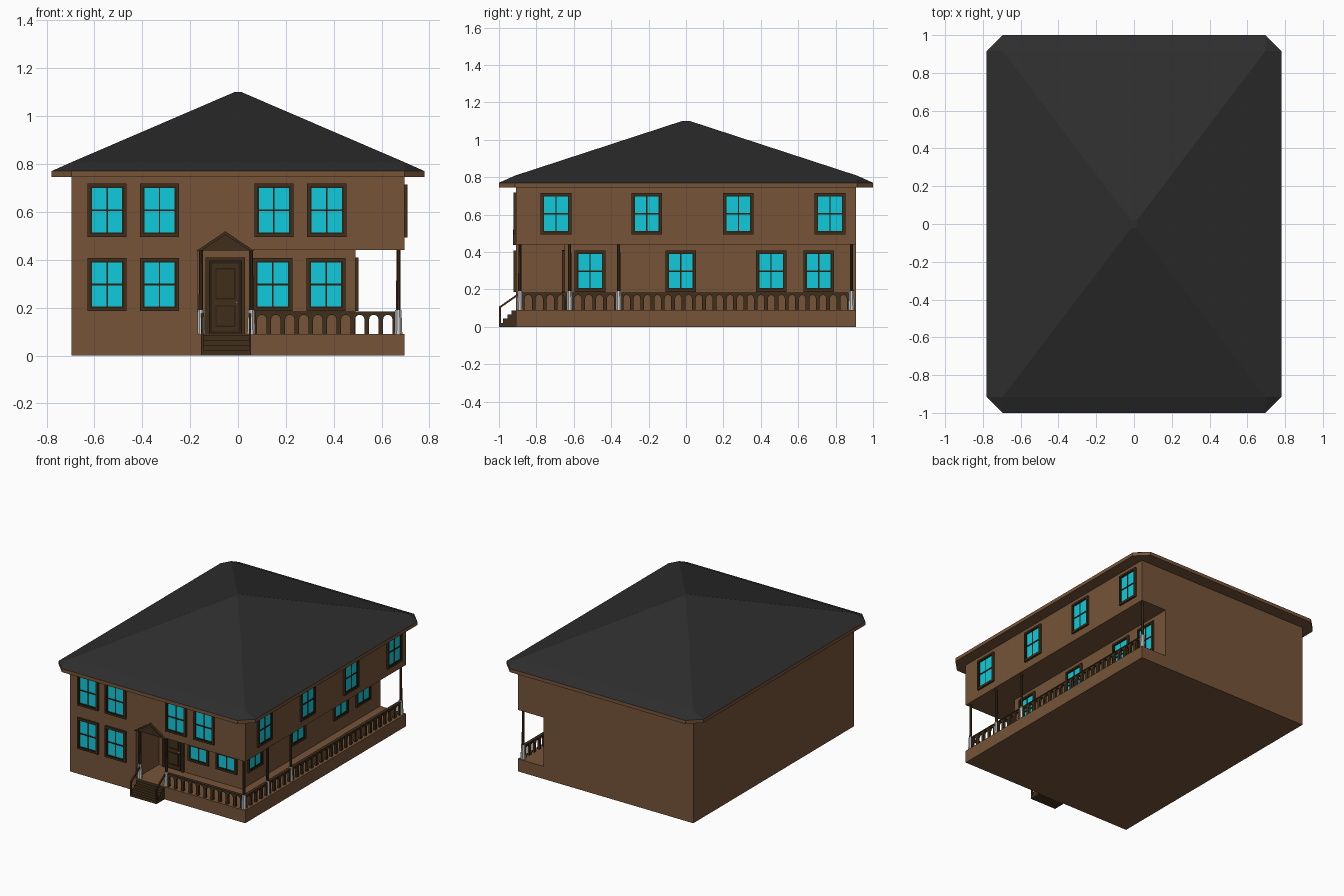
import bpy, bmesh, math
from mathutils import Vector, Matrix

if "Cube" in bpy.data.objects:
    bpy.data.objects.remove(bpy.data.objects["Cube"])


def mat(name, rgb):
    m = bpy.data.materials.new(name)
    m.diffuse_color = (*rgb, 1)
    m.use_nodes = True
    m.node_tree.nodes["Principled BSDF"].inputs["Base Color"].default_value = m.diffuse_color
    return m


WALL = mat("brown_wall", (0.18, 0.088, 0.04))
TRIM = mat("dark_trim", (0.05, 0.028, 0.011))
DARK = mat("darker_trim", (0.026, 0.013, 0.005))
GLASS = mat("cyan_glass", (0.005, 0.6, 0.72))
ROOF = mat("charcoal_roof", (0.027, 0.027, 0.027))
TURN = Matrix.Rotation(math.pi / 2, 4, 'Z')      # front-facing part -> right-facing part


def finish(name, bm, m=None, xf=None):
    bmesh.ops.recalc_face_normals(bm, faces=bm.faces)
    me = bpy.data.meshes.new(name)
    bm.to_mesh(me)
    bm.free()
    ob = bpy.data.objects.new(name, me)
    bpy.context.collection.objects.link(ob)
    if m:
        me.materials.append(m)
    if xf:
        ob.matrix_world = xf
    return ob


def boxes(name, m, items, xf=None):
    """One object from boxes given as (x0, x1, y0, y1, z0, z1)."""
    bm = bmesh.new()
    for x0, x1, y0, y1, z0, z1 in items:
        t = Matrix.Translation(((x0 + x1) / 2, (y0 + y1) / 2, (z0 + z1) / 2))
        bmesh.ops.create_cube(bm, size=1, matrix=t @ Matrix.Diagonal((x1 - x0, y1 - y0, z1 - z0, 1)))
    return finish(name, bm, m, xf)


def prism(name, m, pts, vec, xf=None):
    """Extrude a flat polygon along a vector."""
    bm = bmesh.new()
    f = bm.faces.new([bm.verts.new(p) for p in pts])
    new = bmesh.ops.extrude_face_region(bm, geom=[f], use_keep_orig=True)["geom"]
    bmesh.ops.translate(bm, vec=vec, verts=[v for v in new if isinstance(v, bmesh.types.BMVert)])
    return finish(name, bm, m, xf)


def frame(x, hw, z0, z1, b, d):
    """Four bars of a rectangular frame, standing d proud of y = 0."""
    return [(x - hw, x - hw + b, -d, 0, z0, z1), (x + hw - b, x + hw, -d, 0, z0, z1),
            (x - hw + b, x + hw - b, -d, 0, z0, z0 + b), (x - hw + b, x + hw - b, -d, 0, z1 - b, z1)]


def window(x, z0, xf):
    z1, zc = z0 + 0.222, z0 + 0.111
    boxes("window_frame", TRIM, frame(x, 0.082, z0, z1, 0.012, 0.013), xf)
    boxes("window_sash", DARK, frame(x, 0.07, z0 + 0.012, z1 - 0.012, 0.007, 0.01)
          + [(x - 0.063, x + 0.063, -0.009, 0, zc - 0.004, zc + 0.004),
             (x - 0.003, x + 0.003, -0.008, 0, z0 + 0.019, z1 - 0.019)], xf)
    boxes("window_glass", GLASS, [(x - 0.063, x + 0.063, -0.005, 0, z0 + 0.019, z1 - 0.019)], xf)


def railing(a, b, y, xf=None):
    """Arched balustrade from a to b, cut as one comb-shaped profile."""
    n = round((b - a) / 0.056)
    p, leg = (b - a) / n, 0.01
    pts = [(a, 0.18), (a, 0.09)]
    for i in range(n):
        l, r = a + i * p + leg, a + (i + 1) * p - leg
        pts.append((l, 0.09))
        for k in range(7):
            t = math.pi * (1 - k / 6)
            pts.append(((l + r) / 2 + (r - l) / 2 * math.cos(t), 0.152 + 0.018 * math.sin(t)))
        pts.append((r, 0.09))
    pts += [(b, 0.09), (b, 0.18)]
    prism("porch_railing", TRIM, [(u, y - 0.008, z) for u, z in pts], (0, 0.016, 0), xf)
    boxes("railing_cap", TRIM, [(a, b, y - 0.011, y + 0.011, 0.177, 0.184)], xf)


def column(x, y):
    for name, m, r1, r2, z0, z1 in (("column_pedestal", None, 0.018, 0.014, 0.09, 0.19),
                                    ("porch_column", TRIM, 0.01, 0.009, 0.19, 0.44)):
        bm = bmesh.new()
        bmesh.ops.create_cone(bm, cap_ends=True, segments=8, radius1=r1, radius2=r2, depth=z1 - z0,
                              matrix=Matrix.Translation((x, y, (z0 + z1) / 2)) @ Matrix.Rotation(math.pi / 8, 4, 'Z'))
        finish(name, bm, m)


# House body: plinth, recessed ground storey, full upper storey
boxes("plinth", WALL, [(-0.695, 0.695, -0.91, 0.91, 0, 0.09)])
plan = [(-0.695, -0.91), (-0.17, -0.91), (-0.17, -0.65), (0.49, -0.65), (0.49, 0.91), (-0.695, 0.91)]
prism("ground_storey", WALL, [(x, y, 0.09) for x, y in plan], (0, 0, 0.35))
boxes("upper_storey", WALL, [(-0.695, 0.695, -0.91, 0.91, 0.44, 0.75)])

# Eaves slab with clipped corners
octagon = [(sx * x, sy * y) for sx, sy, flip in ((1, 1, 0), (-1, 1, 1), (-1, -1, 0), (1, -1, 1))
           for x, y in (((0.78, 0.915), (0.695, 1.0)) if not flip else ((0.695, 1.0), (0.78, 0.915)))]
prism("eaves", WALL, [(x, y, 0.745) for x, y in octagon], (0, 0, 0.025))

# Hip roof
bm = bmesh.new()
for x, y in octagon:
    bm.verts.new((x, y, 0.77))
for sx in (-1, 1):
    for sy in (-1, 1):
        bm.verts.new((sx * 0.695, sy * 0.915, 0.808))
        bm.verts.new((sx * 0.016, sy * 0.021, 1.1))
bmesh.ops.convex_hull(bm, input=bm.verts)
finish("hip_roof", bm, ROOF)

# Windows: front block, recessed front wall, porch side wall, upper side wall
front, recess = Matrix.Translation((0, -0.91, 0)), Matrix.Translation((0, -0.65, 0))
side, upper = Matrix.Translation((0.49, 0, 0)) @ TURN, Matrix.Translation((0.695, 0, 0)) @ TURN
for xf, z0, places in ((front, 0.496, (-0.547, -0.328, 0.15, 0.371)), (front, 0.185, (-0.547, -0.328)),
                       (recess, 0.185, (0.145, 0.368)), (side, 0.187, (-0.513, -0.028, 0.455, 0.71)),
                       (upper, 0.493, (-0.695, -0.21, 0.28, 0.77))):
    for u in places:
        window(u, z0, xf)

# Front door with panels and knob
dx = -0.053
boxes("door_frame", TRIM, [(dx - 0.083, dx - 0.067, -0.014, 0, 0.09, 0.41), (dx + 0.067, dx + 0.083, -0.014, 0, 0.09, 0.41),
                           (dx - 0.067, dx + 0.067, -0.014, 0, 0.394, 0.41)], recess)
boxes("door_slab", DARK, [(dx - 0.067, dx + 0.067, -0.005, 0, 0.09, 0.394)], recess)
boxes("door_panels", TRIM, [(dx - 0.055, dx + 0.055, -0.009, 0, 0.1, 0.385)], recess)
boxes("door_mouldings", DARK, [b for z0, z1 in ((0.12, 0.21), (0.235, 0.365))
                               for b in frame(dx, 0.042, z0, z1, 0.006, 0.012)], recess)
boxes("door_knob", None, [(dx + 0.044, dx + 0.051, -0.018, -0.009, 0.218, 0.226)], recess)

# Entrance gable with raked edges
tri = [(-0.118, 0.438), (0.118, 0.438), (0, 0.518)]
prism("entrance_gable", TRIM, [(dx + x, -0.918, z) for x, z in tri], (0, 0.008, 0))
for s in (-1, 1):
    rake = [(0, 0.519), (0, 0.505), (s * 0.104, 0.436), (s * 0.122, 0.436)]
    prism("gable_rake", TRIM, [(dx + x, -0.926, z) for x, z in rake], (0, 0.016, 0))

# Porch columns and railings
for x, y in ((-0.155, -0.888), (0.055, -0.888), (0.67, -0.888), (0.67, -0.622), (0.67, -0.36), (0.67, 0.885)):
    column(x, y)
railing(0.07, 0.655, -0.888)
for a, b in ((-0.873, -0.637), (-0.607, -0.375), (-0.345, 0.87)):
    railing(a, b, -0.67, TURN)

# Entrance steps with sloping handrails
boxes("entrance_steps", TRIM, [(-0.155, 0.055, -1.0 + i * 0.0225, -0.91, i * 0.0215, (i + 1) * 0.0215) for i in range(4)])
for x in (-0.155, 0.045):
    boxes("stair_newel", TRIM, [(x, x + 0.01, -1.0, -0.99, 0.02, 0.1)])
    hand = [(-1.0, 0.095), (-0.9, 0.165), (-0.9, 0.177), (-1.0, 0.107)]
    prism("stair_handrail", TRIM, [(x, y, z) for y, z in hand], (0.01, 0, 0))
